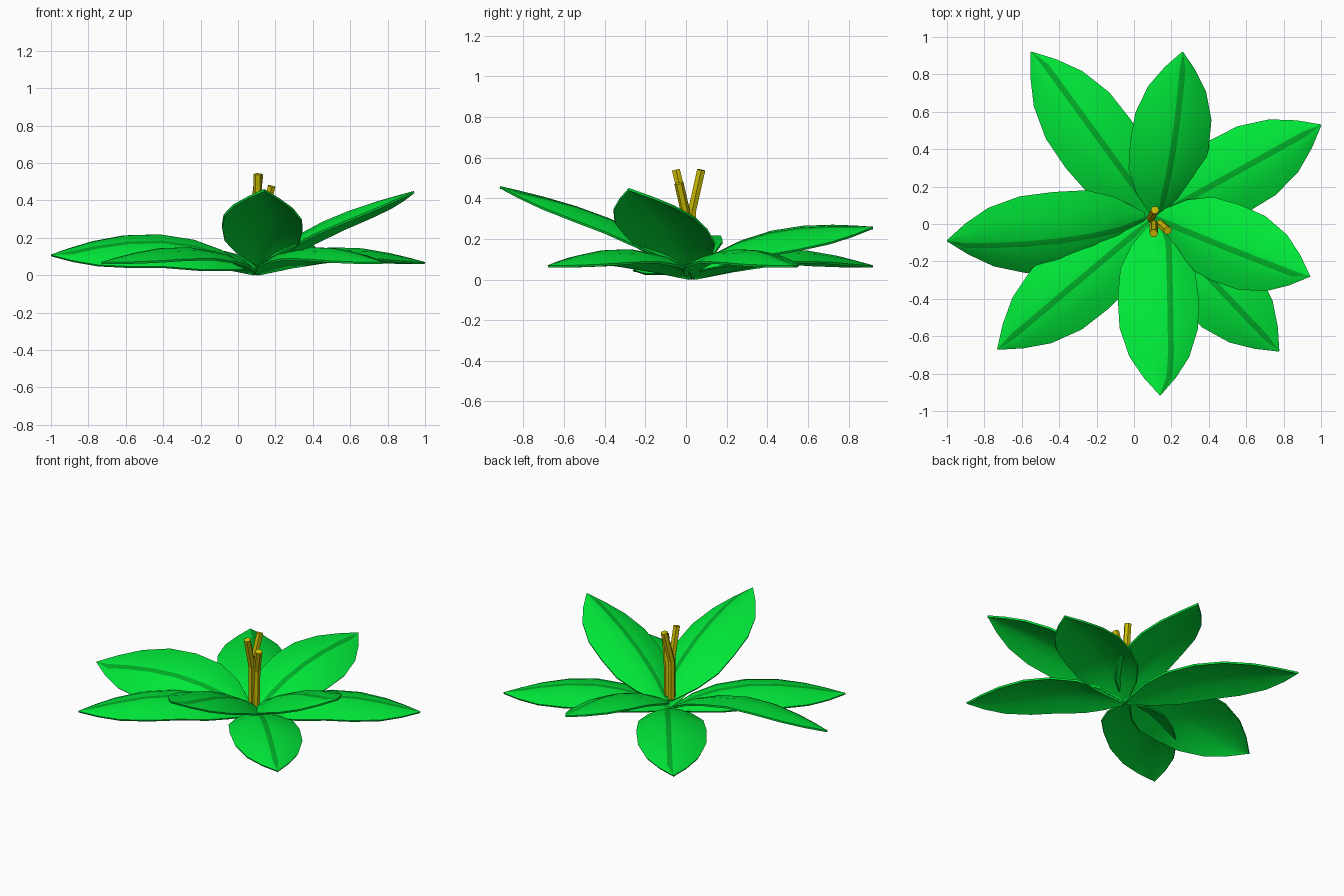
import bpy, math
from mathutils import Vector, Matrix

if "Cube" in bpy.data.objects:
    bpy.data.objects.remove(bpy.data.objects["Cube"])


def material(name, colour):
    m = bpy.data.materials.new(name)
    m.diffuse_color = (*colour, 1)
    m.use_nodes = True
    m.node_tree.nodes["Principled BSDF"].inputs["Base Color"].default_value = m.diffuse_color
    return m


LEAF = material("leaf green", (0.0, 0.8, 0.04))
RIB = material("rib dark green", (0.0, 0.41, 0.02))
GOLD = material("stamen gold", (0.62, 0.52, 0.0))

# half width of a leaf along its length: (fraction, half width)
OUTLINE = [(0, .02), (.14, .135), (.28, .2), (.45, .217), (.62, .21),
           (.78, .16), (.9, .085), (1, .003)]


def activate(ob):
    bpy.ops.object.select_all(action='DESELECT')
    ob.select_set(True)
    bpy.context.view_layer.objects.active = ob


def leaf(name, base, tip, roll=0, arch=.11, crown=.06, width=1.0, rib_shift=0):
    """Arched, crowned blade from base to tip, rolled about its length."""
    base, tip = Vector(base), Vector(tip)
    along = (tip - base).normalized()
    length = (tip - base).length
    left = Vector((0, 0, 1)).cross(along).normalized()
    left = Matrix.Rotation(math.radians(roll), 3, along) @ left
    up = along.cross(left)
    verts, faces = [], []
    for u, w in OUTLINE:
        w *= width
        rib = min(.016, w * .3)
        c = max(-.6 * w, min(.6 * w, rib_shift))
        for d in (-w, (c - rib - w) / 2, c - rib, c + rib, (c + rib + w) / 2, w):
            v = d / w
            h = arch * math.sin(math.pi * u ** .85) - crown * v * v * w / .22
            verts.append(base + along * length * u + left * d + up * h)
    for i in range(len(OUTLINE) - 1):
        for j in range(5):
            a = i * 6 + j
            faces.append((a, a + 6, a + 7, a + 1))
    me = bpy.data.meshes.new(name)
    me.from_pydata(verts, [], faces)
    if sum(p.normal.dot(up) for p in me.polygons) < 0:
        me.flip_normals()
    # rib on the top strip only; underside and rim shift one slot on
    for m in (RIB, LEAF, LEAF):
        me.materials.append(m)
    for k, p in enumerate(me.polygons):
        p.material_index = 0 if k % 5 == 2 else 1
    ob = bpy.data.objects.new(name, me)
    bpy.context.collection.objects.link(ob)
    s = ob.modifiers.new("thickness", 'SOLIDIFY')
    s.thickness, s.offset = .012, -1
    s.material_offset = s.material_offset_rim = 1
    activate(ob)
    bpy.ops.object.modifier_apply(modifier=s.name)
    bpy.ops.object.shade_smooth_by_angle(angle=math.radians(40))


# lower ring of four leaves
for n, tip, shift in (("back_left", (-.55, .92, .07), -.02),
                      ("back_right", (1, .53, .07), 0),
                      ("front_right", (.775, -.68, .07), 0),
                      ("front_left", (-.73, -.67, .07), 0)):
    leaf("lower_leaf_" + n, (.1, .03, .014), tip, rib_shift=shift)

# upper ring of four leaves, each lifted and rolled differently
leaf("upper_leaf_back", (.12, .03, .05), (.26, .92, .26), 14, arch=.09, rib_shift=-.01)
leaf("upper_leaf_right", (.12, .05, .06), (.94, -.28, .45), 4, arch=.06, rib_shift=-.02)
leaf("upper_leaf_front", (.12, .02, .06), (.14, -.915, .46), -4, arch=.07, rib_shift=.06)
leaf("upper_leaf_left", (.06, .04, .045), (-1, -.09, .11), -22, arch=.125,
     width=1.06, rib_shift=.03)

# three bent six-sided stamens: straight stalk, then splayed end
STAMENS = [((.105, 0, .08), (.105, 0, .34), (.105, -.05, .54)),
           ((.09, .03, .08), (.09, .03, .34), (.112, .075, .54)),
           ((.135, 0, .08), (.14, 0, .32), (.18, -.035, .475))]
for i, path in enumerate(STAMENS):
    cu = bpy.data.curves.new(f"stamen_{i + 1}", 'CURVE')
    cu.dimensions = '3D'
    cu.bevel_depth, cu.bevel_resolution = .023, 1
    cu.use_fill_caps = True
    sp = cu.splines.new('POLY')
    sp.points.add(len(path) - 1)
    for p, co in zip(sp.points, path):
        p.co = (*co, 1)
    sp.use_smooth = False
    cu.materials.append(GOLD)
    ob = bpy.data.objects.new(f"stamen_{i + 1}", cu)
    bpy.context.collection.objects.link(ob)
    activate(ob)
    bpy.ops.object.convert(target='MESH')
